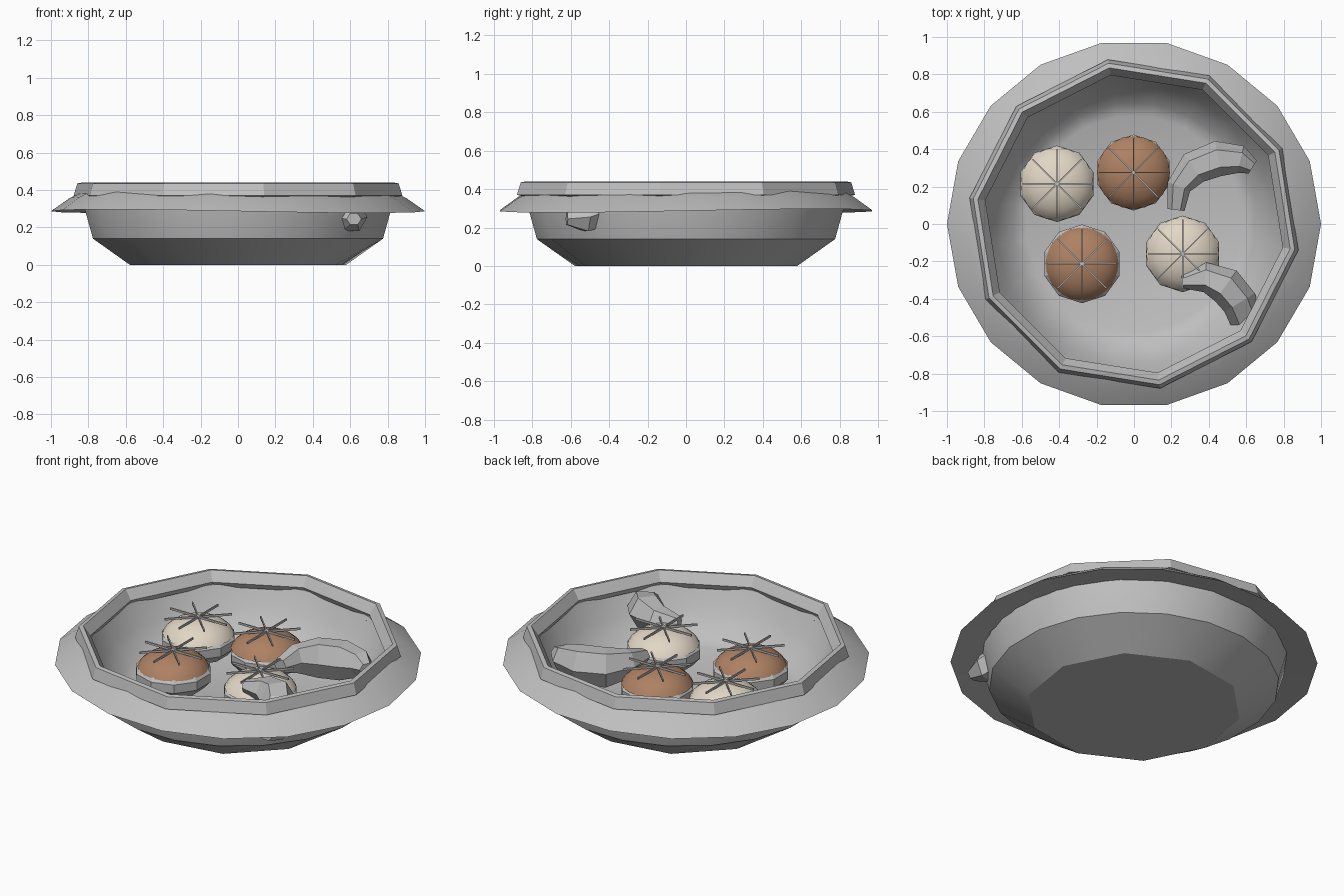
import bpy, bmesh
from math import sin, cos, pi, radians
from mathutils import Vector

cube = bpy.data.objects.get("Cube")
if cube:
    bpy.data.objects.remove(cube)


def material(name, rgb):
    m = bpy.data.materials.new(name)
    m.use_nodes = True
    m.diffuse_color = (*rgb, 1)
    m.node_tree.nodes["Principled BSDF"].inputs["Base Color"].default_value = (*rgb, 1)
    return m


GREY = material("grey clay", (0.52, 0.52, 0.52))
CREAM = material("cream icing", (0.76, 0.68, 0.56))
BROWN = material("brown icing", (0.42, 0.22, 0.125))


def finish(bm, name, mat, smooth=None):
    bmesh.ops.recalc_face_normals(bm, faces=bm.faces)
    mesh = bpy.data.meshes.new(name)
    bm.to_mesh(mesh)
    bm.free()
    mesh.materials.append(mat)
    ob = bpy.data.objects.new(name, mesh)
    bpy.context.collection.objects.link(ob)
    if smooth:
        bpy.ops.object.select_all(action='DESELECT')
        ob.select_set(True)
        bpy.context.view_layer.objects.active = ob
        bpy.ops.object.shade_smooth_by_angle(angle=radians(smooth))
    return ob


def loft(bm, rings, closed=False):
    """Join rings of verts with quads; cap the ends unless closed."""
    n = len(rings[0])
    pairs = list(zip(rings, rings[1:]))
    if closed:
        pairs.append((rings[-1], rings[0]))
    else:
        bm.faces.new(rings[0])
        bm.faces.new(rings[-1])
    for a, b in pairs:
        for i in range(n):
            j = (i + 1) % n
            bm.faces.new((a[i], a[j], b[j], b[i]))


def lathe(name, profile, sides, phase, closed, smooth=None, wobble=0.0, depth=1.0, pinch=()):
    """Turn a profile; pinched rings are flattened to half as many sides."""
    bm = bmesh.new()
    rings = []
    for k, (r, z) in enumerate(profile):
        ring = []
        for i in range(sides):
            a = radians(phase) + 2 * pi * i / sides
            f = cos(2 * pi / sides) if k in pinch and i % 2 else 1
            ring.append(bm.verts.new((r * f * cos(a), r * f * sin(a) * depth,
                                      z + wobble * sin(2 * a))))
        rings.append(ring)
    loft(bm, rings, closed)
    finish(bm, name, GREY, smooth)


# Bowl, drooping flange and faceted upper rim
lathe("bowl", [(0.585, 0), (0.785, 0.14), (0.83, 0.3), (0.835, 0.37),
               (0.805, 0.37), (0.745, 0.25), (0.65, 0.13), (0.58, 0.1)],
      20, 9, False, 30, pinch=(0,))
lathe("flange", [(1.0, 0.287), (0.9, 0.357), (0.84, 0.385), (0.81, 0.34), (0.83, 0.31)],
      18, 0, True, 30, wobble=0.01, depth=0.983)
lathe("upper_rim", [(0.89, 0.37), (0.87, 0.435), (0.845, 0.44),
                    (0.805, 0.385), (0.82, 0.355)], 10, -9, True)


# Iced buns, each with a star of thin sticks on top
def ellipsoid(name, loc, r, rz, segs, mat, smooth=None, cut=None):
    bm = bmesh.new()
    bmesh.ops.create_uvsphere(bm, u_segments=segs, v_segments=segs // 2 + 2, radius=1)
    bmesh.ops.scale(bm, vec=(r, r, rz), verts=bm.verts)
    if cut is not None:
        bmesh.ops.bisect_plane(bm, geom=bm.verts[:] + bm.edges[:] + bm.faces[:],
                               plane_co=(0, 0, cut), plane_no=(0, 0, -1), clear_outer=True)
    finish(bm, name, mat, smooth).location = loc


def star(name, loc):
    bm = bmesh.new()
    for k in range(4):
        part = bmesh.ops.create_cube(bm, size=1)["verts"]
        bmesh.ops.scale(bm, vec=(0.37, 0.007, 0.012), verts=part)
        bmesh.ops.rotate(bm, cent=(0, 0, 0), verts=part,
                         matrix=Vector((1, 0, 0)).rotation_difference(
                             Vector((cos(k * pi / 4), sin(k * pi / 4), 0))).to_matrix())
    finish(bm, name, GREY).location = loc


for n, (x, y, r, mat) in enumerate([(-0.412, 0.215, 0.21, CREAM), (-0.003, 0.275, 0.208, BROWN),
                                    (-0.278, -0.213, 0.216, BROWN), (0.26, -0.16, 0.21, CREAM)], 1):
    ellipsoid(f"bun_base_{n}", (x, y, 0.22), r, 0.114, 10, GREY)
    ellipsoid(f"bun_icing_{n}", (x, y, 0.22), 0.206, 0.132, 20, mat, 40, cut=0.04)
    star(f"bun_star_{n}", (x, y, 0.356))


# Curved crescents: six-sided tubes along a bent path of (x, y, z, width, height)
def crescent(name, path):
    bm = bmesh.new()
    pts = [Vector(p[:3]) for p in path]
    rings = []
    for i, p in enumerate(path):
        t = pts[min(i + 1, len(pts) - 1)] - pts[max(i - 1, 0)]
        side = Vector((t.y, -t.x, 0)).normalized()
        rings.append([bm.verts.new(pts[i] + side * cos(a) * p[3] / 2
                                   + Vector((0, 0, sin(a) * p[4] / 2)))
                      for a in (k * pi / 3 for k in range(6))])
    loft(bm, rings)
    finish(bm, name, GREY)


crescent("back_crescent", [(0.225, 0.075, 0.29, 0.09, 0.08), (0.24, 0.2, 0.285, 0.13, 0.17),
                           (0.32, 0.3, 0.275, 0.18, 0.23), (0.45, 0.35, 0.275, 0.19, 0.23),
                           (0.57, 0.345, 0.285, 0.15, 0.16), (0.635, 0.305, 0.29, 0.08, 0.07)])
crescent("front_crescent", [(0.26, -0.31, 0.325, 0.07, 0.07), (0.38, -0.285, 0.325, 0.16, 0.15),
                            (0.49, -0.33, 0.32, 0.2, 0.21), (0.565, -0.42, 0.3, 0.19, 0.2),
                            (0.605, -0.52, 0.255, 0.18, 0.17), (0.62, -0.62, 0.245, 0.08, 0.07)])
